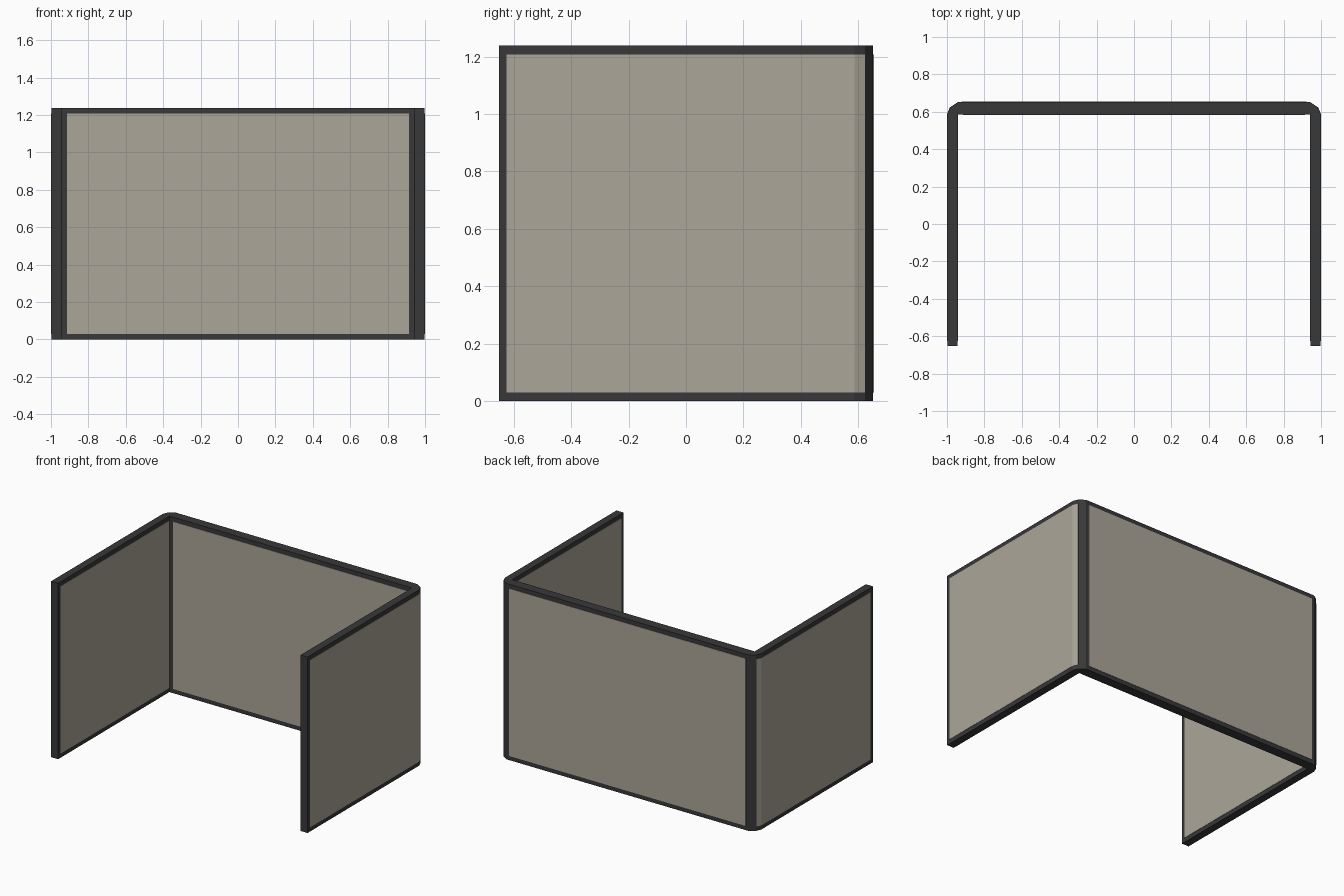
import bpy, bmesh

if "Cube" in bpy.data.objects:
    bpy.data.objects.remove(bpy.data.objects["Cube"])

H = 1.238          # total height
BORDER = 0.03      # visible frame border
PROUD = 0.002      # how far the fabric stands off the frame


def material(name, colour):
    m = bpy.data.materials.new(name)
    m.diffuse_color = (*colour, 1)
    m.use_nodes = True
    m.node_tree.nodes["Principled BSDF"].inputs["Base Color"].default_value = m.diffuse_color
    return m


dark = material("dark_frame", (0.04, 0.04, 0.042))
beige = material("beige_fabric", (0.41, 0.38, 0.32))


def prism(name, outline, z0, z1, mat):
    """Extrude a plan outline from z0 to z1."""
    bm = bmesh.new()
    face = bm.faces.new([bm.verts.new((x, y, z0)) for x, y in outline])
    top = bmesh.ops.extrude_face_region(bm, geom=[face])["geom"]
    verts = [v for v in top if isinstance(v, bmesh.types.BMVert)]
    bmesh.ops.translate(bm, verts=verts, vec=(0, 0, z1 - z0))
    bmesh.ops.recalc_face_normals(bm, faces=bm.faces)
    mesh = bpy.data.meshes.new(name)
    bm.to_mesh(mesh)
    bm.free()
    mesh.materials.append(mat)
    obj = bpy.data.objects.new(name, mesh)
    bpy.context.collection.objects.link(obj)
    return obj


def panel(name, outline):
    return prism(name, outline, BORDER, H - BORDER, beige)


def rect(x0, x1, y0, y1):
    return [(x0, y0), (x1, y0), (x1, y1), (x0, y1)]


# U-shaped frame with faceted outer back corners
X = 1 - PROUD
half = [(0.944, 0.585), (0.944, -0.652), (X, -0.652), (X, 0.587),
        (0.983, 0.624), (0.942, 0.652)]
prism("partition_frame", half + [(-x, y) for x, y in reversed(half)], 0, H, dark)

# Back wall fabric, inside and outside
panel("back_inner_panel", rect(-0.915, 0.915, 0.585 - PROUD, 0.60))
panel("back_outer_panel", rect(-0.922, 0.922, 0.64, 0.652 + PROUD))

# Side wall fabric; the outer one wraps the first corner facet
for side, s in (("right", 1), ("left", -1)):
    inner = rect(0.944 - PROUD, 0.955, -0.626, 0.585)
    outer = [(0.985, -0.626), (1, -0.626), (1, 0.587), (0.985, 0.624),
             (0.97, 0.615), (0.985, 0.58)]
    panel(side + "_inner_panel", [(s * x, y) for x, y in inner])
    panel(side + "_outer_panel", [(s * x, y) for x, y in outer])
